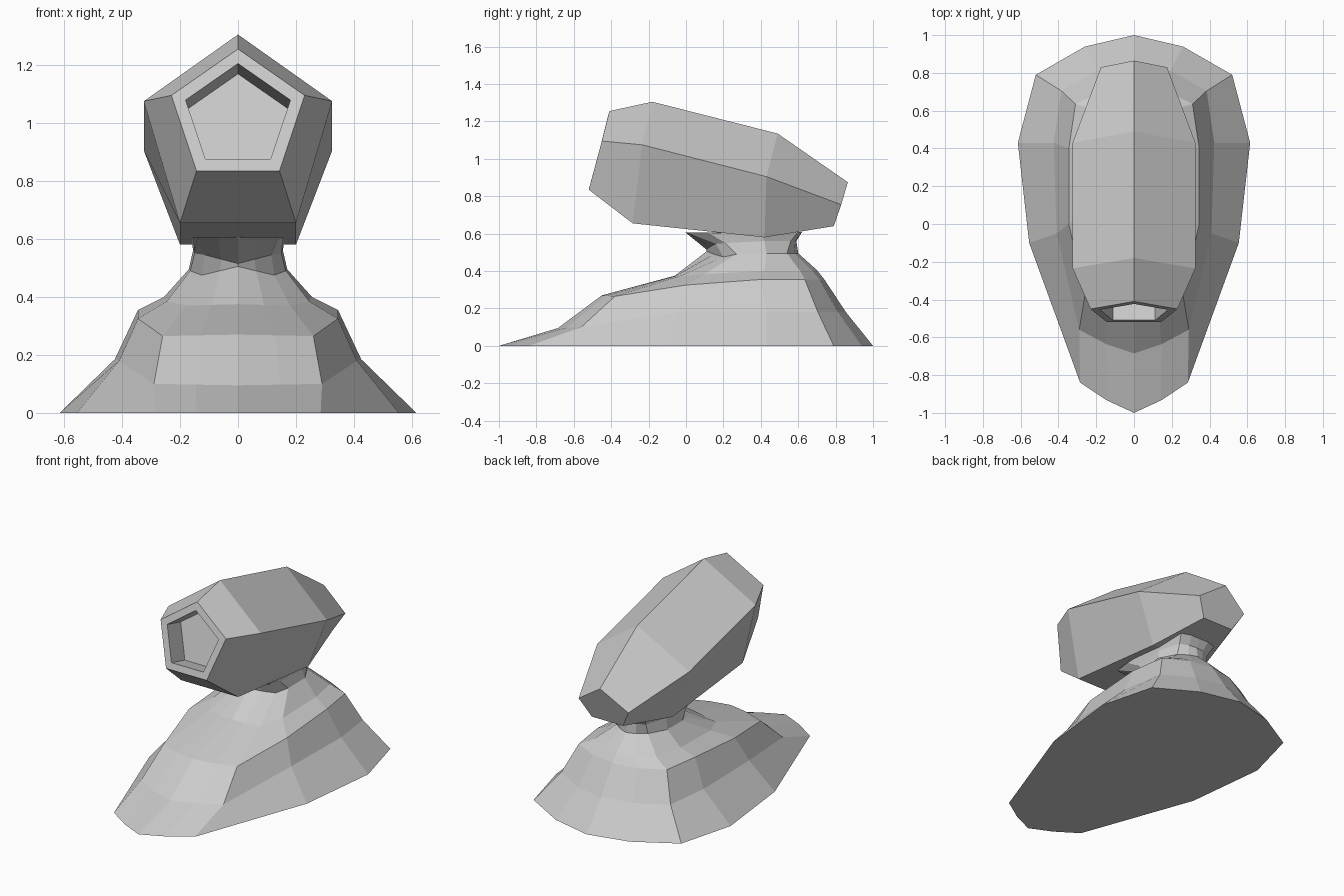
import bpy
import bmesh
from mathutils import Vector

default_cube = bpy.data.objects.get("Cube")
if default_cube:
    bpy.data.objects.remove(default_cube, do_unlink=True)


def make_material(name, colour):
    material = bpy.data.materials.new(name)
    material.use_nodes = True
    material.diffuse_color = colour
    shader = material.node_tree.nodes["Principled BSDF"]
    shader.inputs["Base Color"].default_value = colour
    return material


def mirror_ring(half):
    """Close a half ring (x >= 0) by mirroring its off-centre points."""
    half = [Vector(p) for p in half]
    other = [Vector((-p.x, p.y, p.z)) for p in reversed(half) if p.x > 0]
    return half + other


def loft(rings):
    """Skin a stack of equal rings and cap both ends; return mesh and first cap."""
    bm = bmesh.new()
    loops = [[bm.verts.new(p) for p in ring] for ring in rings]
    count = len(loops[0])
    for lower, upper in zip(loops, loops[1:]):
        for i in range(count):
            j = (i + 1) % count
            bm.faces.new((lower[i], lower[j], upper[j], upper[i]))
    first_cap = bm.faces.new(loops[0][::-1])
    bm.faces.new(loops[-1])
    bmesh.ops.recalc_face_normals(bm, faces=bm.faces[:])
    return bm, first_cap


def finish(bm, name, material):
    mesh = bpy.data.meshes.new(name)
    bm.to_mesh(mesh)
    bm.free()
    mesh.materials.append(material)
    obj = bpy.data.objects.new(name, mesh)
    bpy.context.scene.collection.objects.link(obj)
    return obj


grey = make_material("plain grey", (0.6, 0.6, 0.6, 1.0))

# Camera housing: pentagonal sections, each with a top, side and bottom corner
sections = [
    [(0, -.41, 1.255), (.23, -.45, 1.095), (.143, -.52, .835)],
    [(0, -.18, 1.305), (.325, -.235, 1.075), (.2, -.285, .655)],
    [(0, .49, 1.135), (.325, .43, .905), (.2, .42, .58)],
    [(0, .865, .875), (.175, .83, .755), (.11, .79, .64)],
]
housing, lens_face = loft([mirror_ring(section) for section in sections])

# Lens recess: inset the front cap and sink it into the housing
lens_normal = lens_face.normal.copy()
bmesh.ops.inset_region(housing, faces=[lens_face], thickness=0.042,
                       use_even_offset=True)
sunk = bmesh.ops.extrude_discrete_faces(housing, faces=[lens_face])["faces"][0]
bmesh.ops.translate(housing, verts=sunk.verts[:], vec=lens_normal * -0.14)
finish(housing, "camera_housing", grey)

# Mount: profiles climbing from the floor to the flared neck, front to back
front_centre = [(0, -1, 0), (0, -.685, .095), (0, -.45, .27), (0, -.06, .375),
                (0, .11, .505), (0, .11, .515), (0, 0, .605)]
front_corner = [(.285, -.84, 0), (.29, -.56, .1), (.26, -.38, .265),
                (.18, -.04, .37), (.125, .2, .475), (.115, .16, .545),
                (.14, .01, .605)]
side_front = [(.555, -.1, 0), (.41, -.05, .18), (.345, 0, .325),
              (.245, .1, .385), (.165, .27, .49), (.15, .21, .55),
              (.155, .12, .605)]
side_back = [(.615, .43, 0), (.425, .43, .185), (.345, .4, .355),
             (.255, .42, .4), (.17, .43, .495), (.155, .42, .56),
             (.16, .4, .6)]
back_corner = [(.52, .79, 0), (.385, .705, .18), (.31, .635, .355),
               (.22, .61, .4), (.11, .54, .495), (.11, .56, .56),
               (.13, .6, .61)]
back_centre = [(0, 1, 0), (0, .855, .18), (0, .74, .355), (0, .7, .405),
               (0, .6, .495), (0, .59, .56), (0, .62, .61)]


def between(centre, corner, bulge):
    """Profile point halfway to the corner, pushed outward along y."""
    point = (Vector(centre) + Vector(corner)) / 2
    point.y += bulge * corner[0]
    return point


mount_rings = []
for fc, fk, sf, sb, bk, bc in zip(front_centre, front_corner, side_front,
                                  side_back, back_corner, back_centre):
    front_mid = between(fc, fk, -0.05)
    back_mid = between(bc, bk, 0.085)
    mount_rings.append(mirror_ring([fc, front_mid, fk, sf, sb, bk, back_mid, bc]))
mount, floor_face = loft(mount_rings)
finish(mount, "wall_mount", grey)
